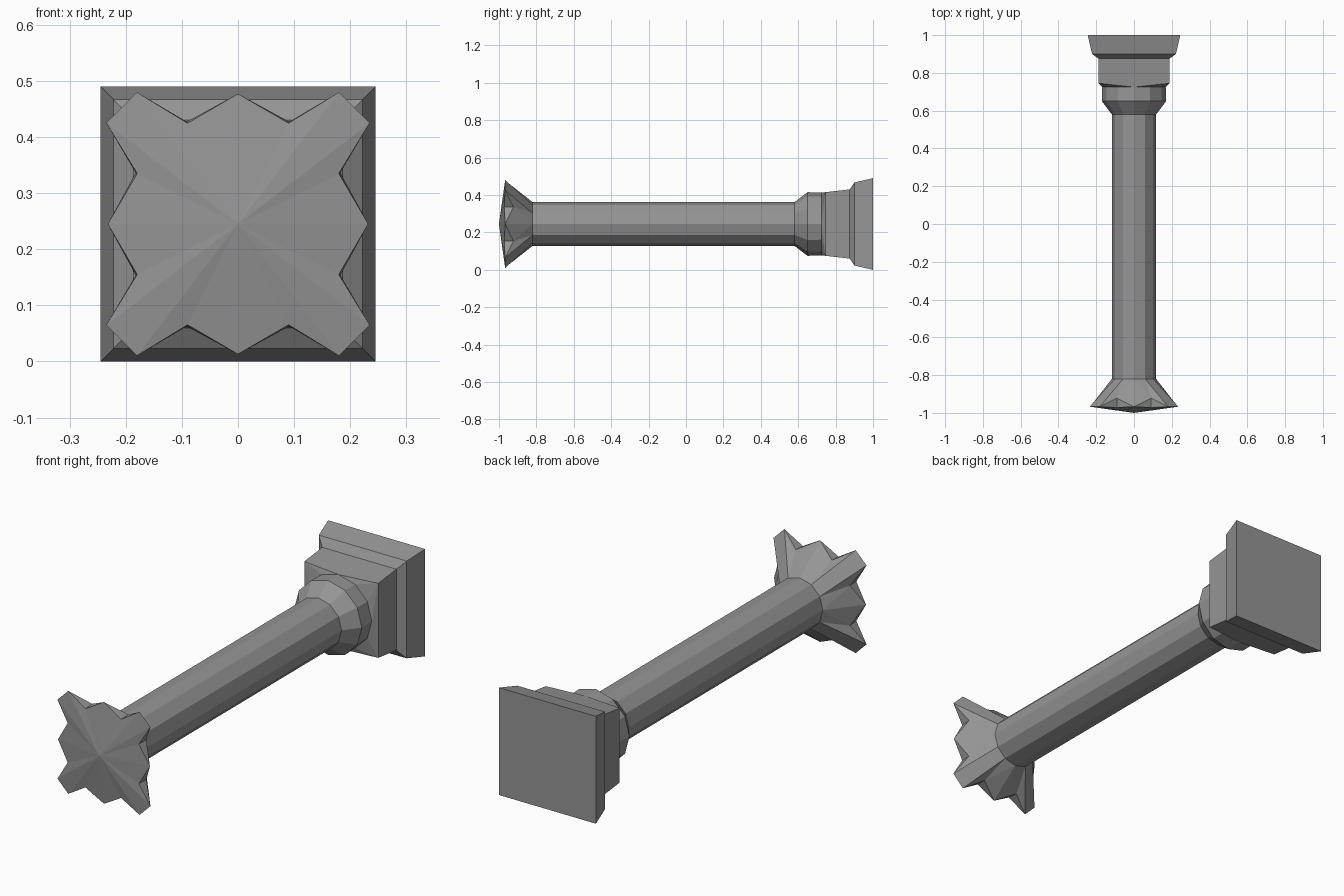
import bpy, bmesh, math

if "Cube" in bpy.data.objects:
    bpy.data.objects.remove(bpy.data.objects["Cube"])

CZ = 0.245  # height of the column axis, which runs along y

stone = bpy.data.materials.new("grey stone")
stone.diffuse_color = (0.3, 0.3, 0.3, 1)
stone.use_nodes = True
stone.node_tree.nodes["Principled BSDF"].inputs["Base Color"].default_value = stone.diffuse_color


def polar(r, deg, y):
    a = math.radians(deg)
    return (r * math.cos(a), y, CZ + r * math.sin(a))


def ring12(bm, r, y):
    return [bm.verts.new(polar(r, 30 * i, y)) for i in range(12)]


def rect(bm, hx, hz, y):
    return [bm.verts.new((sx * hx, y, CZ + sz * hz))
            for sx, sz in ((1, 1), (-1, 1), (-1, -1), (1, -1))]


def bridge(bm, a, b):
    n = len(a)
    for i in range(n):
        j = (i + 1) % n
        bm.faces.new((a[i], a[j], b[j], b[i]))


def finish(bm, name, flip_ref):
    # orient every face outwards, away from the column axis or along flip_ref
    bm.normal_update()
    for f in bm.faces:
        c, n = f.calc_center_median(), f.normal
        radial = n.x * c.x + n.z * (c.z - CZ)
        axial = n.y * flip_ref
        if (axial if abs(n.y) > 0.9 else radial) < 0:
            f.normal_flip()
    me = bpy.data.meshes.new(name)
    bm.to_mesh(me)
    bm.free()
    me.materials.append(stone)
    ob = bpy.data.objects.new(name, me)
    bpy.context.collection.objects.link(ob)


# Shaft with its swelling collar
bm = bmesh.new()
rings = [ring12(bm, r, y) for r, y in
         ((0.117, -0.82), (0.117, 0.58), (0.17, 0.65), (0.168, 0.725))]
for a, b in zip(rings, rings[1:]):
    bridge(bm, a, b)
finish(bm, "shaft", 1)

# Square plinth, with a round-to-square front
bm = bmesh.new()
circle = ring12(bm, 0.168, 0.725)
steps = [rect(bm, hx, hz, y) for hx, hz, y in
         ((0.187, 0.17, 0.745), (0.187, 0.185, 0.875),
          (0.222, 0.222, 0.90), (0.245, 0.245, 1.0))]
for q in range(4):
    for k in range(3 * q, 3 * q + 3):
        bm.faces.new((steps[0][q], circle[k], circle[(k + 1) % 12]))
    bm.faces.new((circle[3 * q], steps[0][q - 1], steps[0][q]))
front = set(bm.faces)
for a, b in zip(steps, steps[1:]):
    bridge(bm, a, b)
back = bm.faces.new(steps[-1])
bm.normal_update()
for f in front:
    if f.normal.y > 0:
        f.normal_flip()
if back.normal.y < 0:
    back.normal_flip()
for f in bm.faces:
    c, n = f.calc_center_median(), f.normal
    if f not in front and f is not back and n.x * c.x + n.z * (c.z - CZ) < 0:
        f.normal_flip()
me = bpy.data.meshes.new("plinth")
bm.to_mesh(me)
bm.free()
me.materials.append(stone)
bpy.context.collection.objects.link(bpy.data.objects.new("plinth", me))

# Flared capital: twelve tips, notched except across the corners
bm = bmesh.new()
base = ring12(bm, 0.117, -0.82)
tips = []
for i in range(12):
    q, k = divmod(i, 3)
    r, a = ((0.232, 0), (0.296, 37.5), (0.296, 52.5))[k]
    tips.append(bm.verts.new(polar(r, 90 * q + a, -0.967)))
apex = bm.verts.new((0, -1.0, CZ))
for i in range(12):
    j = (i + 1) % 12
    q, k = divmod(i, 3)
    if k == 1:  # plain corner
        bm.faces.new((base[i], base[j], tips[j], tips[i]))
        bm.faces.new((apex, tips[i], tips[j]))
        continue
    ang = 90 * q + (26.6 if k == 0 else 63.4)
    low = bm.verts.new(polar(0.204, ang, -0.922))
    lip = bm.verts.new(polar(0.201, ang, -0.972))
    bm.faces.new((base[i], low, tips[i]))
    bm.faces.new((base[i], base[j], low))
    bm.faces.new((base[j], tips[j], low))
    bm.faces.new((low, lip, tips[i]))
    bm.faces.new((low, tips[j], lip))
    bm.faces.new((apex, tips[i], lip))
    bm.faces.new((apex, lip, tips[j]))
bmesh.ops.recalc_face_normals(bm, faces=bm.faces[:])
finish(bm, "capital", -1)
